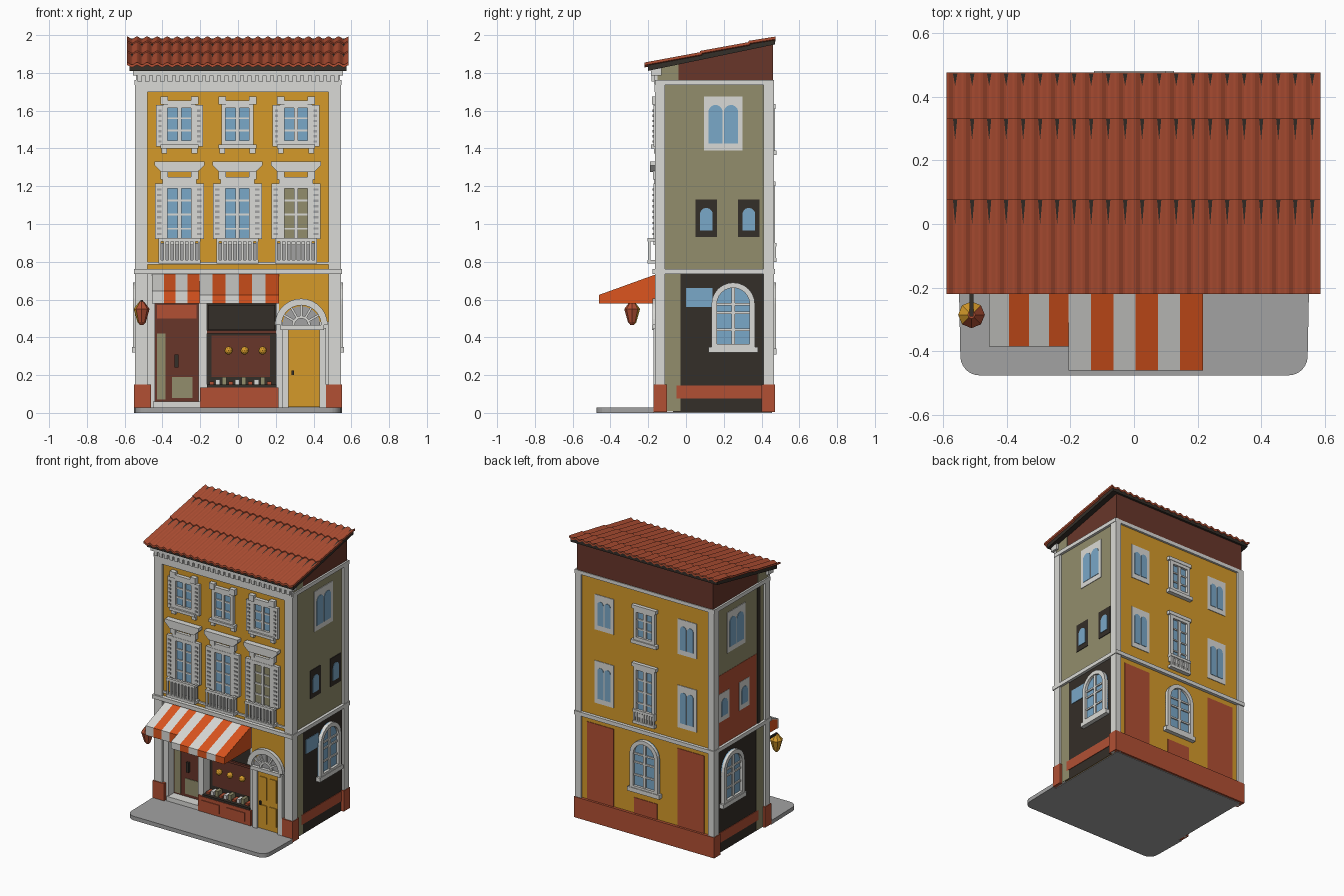
import bpy, bmesh, math
from mathutils import Vector

if "Cube" in bpy.data.objects:
    bpy.data.objects.remove(bpy.data.objects["Cube"])

# ---- colours (sRGB to linear) ----
def lin(c):
    c /= 255
    return c / 12.92 if c <= 0.04045 else ((c + 0.055) / 1.055) ** 2.4

PALETTE = {"white": (218, 218, 214), "yellow": (213, 154, 42), "terracotta": (178, 80, 52),
           "orange": (220, 85, 30), "glass_blue": (122, 168, 200), "olive": (146, 141, 108),
           "dark": (52, 46, 40), "maroon": (104, 54, 42), "grey": (162, 162, 162)}
NAMES = list(PALETTE)
MATS = []
for n in NAMES:
    m = bpy.data.materials.new(n)
    m.diffuse_color = (*[lin(c) for c in PALETTE[n]], 1)
    m.use_nodes = True
    m.node_tree.nodes["Principled BSDF"].inputs["Base Color"].default_value = m.diffuse_color
    MATS.append(m)

# ---- helpers: u along the wall, v up, d outward from the wall ----
parts = {}
SIDES = {"front": lambda u, v, d: (u, -0.15 - d, v), "back": lambda u, v, d: (u, 0.45 + d, v),
         "right": lambda u, v, d: (0.53 + d, u, v), "left": lambda u, v, d: (-0.53 - d, u, v)}

def bm_of(name):
    return parts.setdefault(name, bmesh.new())

def face(bm, verts, mat):
    f = bm.faces.new(verts)
    f.material_index = NAMES.index(mat)
    return f

def prism(name, side, pts, d0, d1, mat):
    bm, P = bm_of(name), SIDES[side]
    a = [bm.verts.new(P(u, v, d0)) for u, v in pts]
    b = [bm.verts.new(P(u, v, d1)) for u, v in pts]
    fs = [face(bm, a, mat), face(bm, b[::-1], mat)]
    for i in range(len(pts)):
        j = (i + 1) % len(pts)
        fs.append(face(bm, (a[i], a[j], b[j], b[i]), mat))
    bmesh.ops.recalc_face_normals(bm, faces=fs)
    return fs

def box(name, side, u0, u1, v0, v1, d0, d1, mat):
    return prism(name, side, [(u0, v0), (u1, v0), (u1, v1), (u0, v1)], d0, d1, mat)

def block(name, x0, x1, y0, y1, z0, z1, mat):
    return box(name, "right", y0, y1, z0, z1, x0 - 0.53, x1 - 0.53, mat)

def ring(name, side, outer, inner, d0, d1, mat):
    n = len(outer)
    for i in range(n):
        j = (i + 1) % n
        prism(name, side, [outer[i], outer[j], inner[j], inner[i]], d0, d1, mat)

def arch(u0, u1, v0, v1, n=12):
    r, c = (u1 - u0) / 2, (u0 + u1) / 2
    return [(u0, v0), (u1, v0)] + [(c + r * math.cos(math.pi * i / n), v1 - r + r * math.sin(math.pi * i / n))
                                   for i in range(n + 1)]

def sash(name, side, c, w, v0, v1, rows, glass="glass_blue", t=0.016):
    """glass pane, frame and bars of a rectangular window"""
    box(name, side, c - w, c + w, v0, v1, -0.01, 0.005, glass)
    for s in (-1, 1):
        box(name, side, c + s * w, c + s * (w + 0.022), v0, v1, -0.01, t + 0.006, "white")
    for v in (v0, v1):
        box(name, side, c - w - 0.022, c + w + 0.022, v - 0.012, v + 0.012, -0.01, t + 0.006, "white")
    box(name, side, c - 0.011, c + 0.011, v0, v1, 0, t, "white")
    for i in range(1, rows):
        v = v0 + (v1 - v0) * i / rows
        box(name, side, c - w, c + w, v - 0.005, v + 0.005, 0, t - 0.004, "white")

def shutters(name, c, a, b, v0, v1):
    for s in (-1, 1):
        box(name, "front", c + s * a, c + s * b, v0, v1, 0, 0.022, "white")
        n = int((v1 - v0) / 0.03)
        for i in range(n):
            v = v0 + 0.015 + i * (v1 - v0 - 0.03) / n
            box(name, "front", c + s * (a + 0.012), c + s * (b - 0.012), v + 0.006, v + 0.018, 0.02, 0.027, "grey")

def balcony(name, side, c, w, v0, v1, d):
    box(name, side, c - w, c + w, v0, v0 + 0.02, 0, d, "white")
    box(name, side, c - w, c + w, v1 - 0.018, v1, d - 0.018, d, "white")
    for s in (-1, 1):
        box(name, side, c + s * w, c + s * (w - 0.015), v1 - 0.018, v1, 0, d, "white")
    for i in range(9):
        u = c - w + 0.008 + i * (2 * w - 0.016) / 8
        box(name, side, u - 0.006, u + 0.006, v0, v1, d - 0.016, d - 0.003, "white")

def arched_window(name, side, c, w, v0, v1):
    prism(name, side, arch(c - w, c + w, v0, v1), -0.01, 0.008, "glass_blue")
    ring(name, side, arch(c - w, c + w, v0, v1), arch(c - w + 0.028, c + w - 0.028, v0 + 0.025, v1 - 0.028), 0, 0.026, "white")
    box(name, side, c - 0.01, c + 0.01, v0, v1 - 0.02, 0, 0.018, "white")
    for v in (v0 + 0.1, v0 + 0.19, v1 - w):
        box(name, side, c - w + 0.02, c + w - 0.02, v - 0.006, v + 0.006, 0, 0.016, "white")
    box(name, side, c - w - 0.015, c + w + 0.015, v0 - 0.02, v0 + 0.01, 0, 0.03, "white")

def flat_window(name, side, u0, u1, v0, v1, frame="white", panes=2):
    box(name, side, u0, u1, v0, v1, -0.005, 0.004, frame)
    w = (u1 - u0 - 0.04) / panes
    for i in range(panes):
        a = u0 + 0.02 + i * w
        prism(name, side, arch(a + 0.004, a + w - 0.004, v0 + 0.035, v1 - 0.045), 0, 0.007, "glass_blue")

# ---- walls, floors and gable ----
def by_direction(faces, side_mat):
    for f in faces:
        f.normal_update()
        if abs(f.normal.x) > 0.5:
            f.material_index = NAMES.index(side_mat)

by_direction(block("ground_floor_core", -0.53, 0.53, -0.07, 0.45, 0.004, 0.75, "yellow"), "dark")
by_direction(block("upper_walls", -0.53, 0.53, -0.15, 0.45, 0.74, 1.76, "yellow"), "olive")
prism("gable", "right", [(-0.155, 1.755), (0.46, 1.755), (0.46, 1.965), (-0.155, 1.83)], -1.065, 0.005, "maroon")
for side in ("left", "right"):
    prism("gable_front_patch", side, [(-0.155, 1.75), (-0.04, 1.75), (-0.04, 1.85), (-0.155, 1.828)], 0, 0.008, "olive")
    box("side_front_strip", side, -0.12, -0.03, 0.01, 0.74, -0.05, 0.003, "olive")
    box("side_base_stripe", side, -0.05, 0.42, 0.075, 0.145, -0.01, 0.004, "terracotta")
    box("side_cornice", side, -0.165, 0.465, 1.735, 1.762, -0.01, 0.018, "white")

# ---- shopfront wall pieces around the recesses ----
for u0, u1, v0, v1 in [(-0.53, -0.44, 0.004, 0.75), (-0.44, 0.2, 0.58, 0.75),
                       (-0.21, -0.165, 0.004, 0.58), (0.2, 0.53, 0.004, 0.75)]:
    box("shopfront_wall", "front", u0, u1, v0, v1, -0.085, 0, "white")
box("shopfront_yellow_panel", "front", 0.218, 0.48, 0.48, 0.74, -0.01, 0.004, "yellow")
box("shop_base", "front", -0.2, 0.215, 0.004, 0.135, -0.085, 0.015, "terracotta")
for u in (-0.1, 0.1):
    box("shop_base_panel", "front", u - 0.07, u + 0.07, 0.05, 0.11, 0.01, 0.02, "terracotta")
box("shop_sill", "front", -0.165, 0.205, 0.135, 0.15, -0.085, 0.012, "dark")
box("shop_interior", "front", -0.165, 0.2, 0.14, 0.58, -0.085, -0.07, "dark")
box("shop_interior_back", "front", -0.14, 0.17, 0.19, 0.41, -0.08, -0.065, "maroon")
box("shop_sign_board", "front", -0.16, 0.195, 0.44, 0.57, -0.03, -0.01, "dark")
box("shop_transom", "front", -0.165, 0.2, 0.42, 0.435, -0.03, -0.005, "maroon")
for i in range(10):
    u = -0.14 + i * 0.034
    box("pastries", "front", u - 0.012, u + 0.012, 0.15, 0.165 + 0.012 * (i % 3), -0.06, -0.01,
        ("terracotta", "white", "olive")[i % 3])
box("entrance_door", "front", -0.44, -0.21, 0.03, 0.58, -0.085, -0.06, "maroon")
box("entrance_door", "front", -0.43, -0.385, 0.07, 0.42, -0.07, -0.055, "olive")
box("entrance_door", "front", -0.35, -0.24, 0.08, 0.19, -0.07, -0.056, "olive")
box("entrance_door", "front", -0.43, -0.22, 0.5, 0.57, -0.07, -0.055, "terracotta")
box("entrance_door", "front", -0.335, -0.315, 0.24, 0.31, -0.07, -0.045, "dark")
box("entrance_step", "front", -0.45, -0.2, 0.004, 0.06, -0.085, 0.01, "white")
for u in (-0.05, 0.035, 0.13):
    r = bmesh.ops.create_icosphere(bm_of("hanging_lamps"), subdivisions=2, radius=0.022)
    for v in r["verts"]:
        v.co += Vector((u, -0.14, 0.33))
        for f in v.link_faces:
            f.material_index = NAMES.index("yellow")

# ---- yellow house door with fanlight ----
box("house_door", "front", 0.268, 0.432, 0.03, 0.445, 0, 0.008, "yellow")
for u in (0.312, 0.388):
    for v0, v1 in ((0.07, 0.2), (0.24, 0.4)):
        box("house_door", "front", u - 0.027, u + 0.027, v0, v1, 0, 0.014, "yellow")
box("house_door", "front", 0.283, 0.297, 0.2, 0.225, 0, 0.02, "dark")
for u0, u1 in ((0.235, 0.268), (0.432, 0.465)):
    box("house_door_frame", "front", u0, u1, 0.01, 0.45, 0, 0.022, "white")
box("house_door_frame", "front", 0.225, 0.455, 0.44, 0.465, 0, 0.03, "white")
C, Z = 0.335, 0.465
half = lambda r: [(C + r * math.cos(math.pi * i / 14), Z + r * math.sin(math.pi * i / 14)) for i in range(15)]
prism("fanlight", "front", half(0.1), 0, 0.008, "grey")
for ro, ri, d in ((0.14, 0.105, 0.028), (0.05, 0.035, 0.018)):
    o, n = half(ro), half(ri)
    for i in range(14):
        prism("fanlight", "front", [o[i], o[i + 1], n[i + 1], n[i]], 0, d, "white")
for k in range(1, 6):
    a = math.pi * k / 6
    du, dv = math.cos(a), math.sin(a)
    prism("fanlight", "front", [(C + r * du - s * dv, Z + r * dv + s * du) for r, s in
          ((0.04, 0.006), (0.11, 0.006), (0.11, -0.006), (0.04, -0.006))], 0, 0.018, "white")

# ---- corner pilasters, plinths, bands and cornice ----
for s in (-1, 1):
    block("corner_pilaster", s * 0.48, s * 0.545, -0.165, -0.11, 0.004, 1.75, "white")
    block("corner_pilaster", s * 0.5, s * 0.545, 0.41, 0.465, 0.004, 1.75, "white")
    block("front_plinth", s * 0.46, s * 0.55, -0.172, -0.1, 0.004, 0.15, "terracotta")
block("back_plinth", -0.55, 0.55, 0.4, 0.47, 0.004, 0.15, "terracotta")
block("floor_band", -0.55, 0.55, -0.178, 0.472, 0.735, 0.762, "white")
box("front_lower_band", "front", -0.48, 0.48, 0.785, 0.8, 0, 0.01, "white")
box("front_cornice", "front", -0.54, 0.54, 1.7, 1.75, 0, 0.016, "white")
box("front_cornice", "front", -0.54, 0.54, 1.74, 1.785, 0, 0.02, "white")
box("front_cornice", "front", -0.555, 0.555, 1.785, 1.835, -0.02, 0.036, "white")
box("back_cornice", "back", -0.545, 0.545, 1.735, 1.76, 0, 0.015, "white")
for i in range(27):
    u = -0.52 + i * 0.04
    box("dentils", "front", u - 0.012, u + 0.012, 1.755, 1.785, 0, 0.032, "white")

# ---- front windows ----
for i, c in enumerate((-0.31, -0.003, 0.307)):
    n = f"first_floor_window_{i + 1}"
    sash(n, "front", c, 0.062, 0.9, 1.2, 4, "olive" if i == 2 else "glass_blue")
    shutters(n + "_shutters", c, 0.082, 0.13, 0.92, 1.215)
    box(n + "_pediment", "front", c - 0.09, c + 0.09, 1.205, 1.25, 0, 0.02, "white")
    for s in (-1, 1):
        box(n + "_pediment", "front", c + s * 0.06, c + s * 0.1, 1.235, 1.285, 0, 0.025, "white")
    prism(n + "_pediment", "front", [(c - 0.095, 1.275), (c + 0.095, 1.275), (c + 0.132, 1.31),
                                     (c + 0.132, 1.332), (c - 0.132, 1.332), (c - 0.132, 1.31)], 0, 0.04, "white")
    box(n + "_balcony_panel", "front", c - 0.1, c + 0.1, 0.8, 0.9, 0, 0.008, "grey")
    balcony(n + "_balcony", "front", c, 0.112, 0.79, 0.925, 0.055)

    n = f"second_floor_window_{i + 1}"
    sash(n, "front", c, 0.062, 1.43, 1.625, 3)
    if i != 1:
        shutters(n + "_shutters", c, 0.082, 0.124, 1.41, 1.63)
    box(n + "_sill", "front", c - 0.1, c + 0.1, 1.4, 1.42, 0, 0.035, "white")
    box(n + "_head", "front", c - 0.09, c + 0.09, 1.632, 1.655, 0, 0.026, "white")
    for s in (-1, 1):
        box(n + "_head", "front", c + s * 0.06, c + s * 0.1, 1.632, 1.675, 0, 0.03, "white")
        box(n + "_sill", "front", c + s * 0.065, c + s * 0.095, 1.372, 1.4, 0, 0.02, "white")

# ---- side and back windows ----
for side in ("left", "right"):
    flat_window(f"{side}_top_window", side, 0.095, 0.3, 1.39, 1.675)
    for u in (0.05, 0.275):
        flat_window(f"{side}_middle_window", side, u, u + 0.115, 0.93, 1.13, "dark" if side == "right" else "white", 1)
    arched_window(f"{side}_arched_window", side, 0.25, 0.115, 0.34, 0.69)
box("right_blue_patch", "right", 0.0, 0.14, 0.56, 0.66, -0.005, 0.004, "glass_blue")
box("left_red_panel", "left", -0.03, 0.41, 0.76, 1.26, -0.005, 0.002, "terracotta")
box("left_drain_strip", "left", -0.07, -0.04, 0.76, 1.74, -0.005, 0.005, "dark")
for s in (-1, 1):
    flat_window("back_top_window", "back", s * 0.325 - 0.075, s * 0.325 + 0.075, 1.37, 1.62)
    flat_window("back_middle_window", "back", s * 0.325 - 0.075, s * 0.325 + 0.075, 0.85, 1.15)
    box("back_red_panel", "back", s * 0.25, s * 0.46, 0.14, 0.7, -0.005, 0.004, "terracotta")
arched_window("back_arched_window", "back", 0, 0.11, 0.33, 0.69)
box("back_lower_patch", "back", -0.09, 0.09, 0.15, 0.26, -0.005, 0.004, "terracotta")
sash("back_top_center_window", "back", 0, 0.06, 1.4, 1.6, 3)
box("back_top_center_window", "back", -0.1, 0.1, 1.365, 1.39, 0, 0.03, "white")
box("back_top_center_window", "back", -0.095, 0.095, 1.61, 1.635, 0, 0.025, "white")
sash("back_balcony_window", "back", 0, 0.06, 0.86, 1.19, 4)
box("back_balcony_window", "back", -0.095, 0.095, 1.2, 1.225, 0, 0.025, "white")
balcony("back_balcony", "back", 0, 0.085, 0.8, 0.9, 0.03)

# ---- striped awning in two depths ----
def awning(name, x0, x1, yf, zf, stripes):
    prof = [(-0.155, 0.735), (yf, zf), (yf, 0.578), (yf + 0.008, 0.578), (yf + 0.008, zf - 0.006), (-0.155, 0.725)]
    for i in range(stripes):
        a, b = (x0 + (x1 - x0) * k / stripes for k in (i, i + 1))
        prism(name, "right", prof, a - 0.53, b - 0.53, "orange" if i % 2 else "white")
    for x in (x0 + 0.001, x1 - 0.007):
        prism(name + "_side", "right", [(-0.155, 0.734), (yf + 0.001, zf - 0.001), (yf + 0.001, 0.579), (-0.155, 0.579)],
              x - 0.53, x - 0.522, "orange")
awning("small_awning", -0.455, -0.205, -0.385, 0.645, 4)
awning("large_awning", -0.205, 0.215, -0.46, 0.625, 6)

# ---- wall lantern ----
bm = bm_of("lantern")
for z, h, r1, r2 in ((0.515, 0.07, 0.022, 0.042), (0.57, 0.04, 0.042, 0.012), (0.472, 0.016, 0.008, 0.022)):
    res = bmesh.ops.create_cone(bm, cap_ends=True, segments=8, radius1=r1, radius2=r2, depth=h)
    for v in res["verts"]:
        v.co += Vector((-0.51, -0.285, z))
for f in bm.faces:
    f.normal_update()
    f.material_index = NAMES.index("yellow" if f.normal.y - f.normal.x > 0.25 else "terracotta")
block("lantern_bracket", -0.516, -0.504, -0.29, -0.16, 0.585, 0.597, "dark")

# ---- pavement slab with rounded front corners ----
slab = [(0.525, 0.455), (0.525, -0.17), (0.55, -0.17)]
half_slab = slab + [(0.485 + 0.06 * math.cos(a), -0.415 - 0.06 * math.sin(a)) for a in
                    [math.pi / 2 * i / 6 for i in range(7)]]
bm = bm_of("pavement")
ring2d = half_slab + [(-x, y) for x, y in half_slab[::-1]]
lo, hi = ([bm.verts.new((x, y, z)) for x, y in ring2d] for z in (0, 0.028))
face(bm, lo, "grey"); face(bm, hi[::-1], "grey")
for i in range(len(lo)):
    j = (i + 1) % len(lo)
    face(bm, (lo[i], lo[j], hi[j], hi[i]), "grey")
bmesh.ops.recalc_face_normals(bm, faces=bm.faces[:])

# ---- roof: dark board and three overlapping rows of wavy tiles ----
slope = lambda y: 1.842 + (y + 0.22) * 0.208
prism("roof_board", "right", [(-0.2, slope(-0.2) - 0.035), (0.472, slope(0.472) - 0.035), (0.472, slope(0.472) - 0.004),
                              (-0.2, slope(-0.2) - 0.004)], -1.105, 0.045, "dark")
N = 22 * 8
for k, (y0, y1) in enumerate(((-0.22, 0.085), (0.075, 0.34), (0.33, 0.475))):
    bm = bm_of(f"roof_tiles_{k + 1}")
    grid = []
    for y, lift in ((y0, 0.007), (y1, 0.0)):
        for off in (0, -0.014):
            grid.append([bm.verts.new((-0.588 + 1.174 * i / N, y,
                        slope(y) + lift + off + 0.006 * math.cos(2 * math.pi * i / 8))) for i in range(N + 1)])
    loop = [grid[0], grid[2], grid[3], grid[1]]
    for i in range(N):
        for a in range(4):
            p, q = loop[a], loop[(a + 1) % 4]
            face(bm, (p[i], p[i + 1], q[i + 1], q[i]), "terracotta")
    for i in (0, N):
        face(bm, [p[i] for p in loop], "terracotta")
    bmesh.ops.recalc_face_normals(bm, faces=bm.faces[:])

# ---- turn every part into an object ----
for name, bm in parts.items():
    me = bpy.data.meshes.new(name)
    used = sorted({f.material_index for f in bm.faces})
    for f in bm.faces:
        f.material_index = used.index(f.material_index)
        f.smooth = False
    bm.to_mesh(me)
    bm.free()
    for i in used:
        me.materials.append(MATS[i])
    bpy.context.collection.objects.link(bpy.data.objects.new(name, me))
